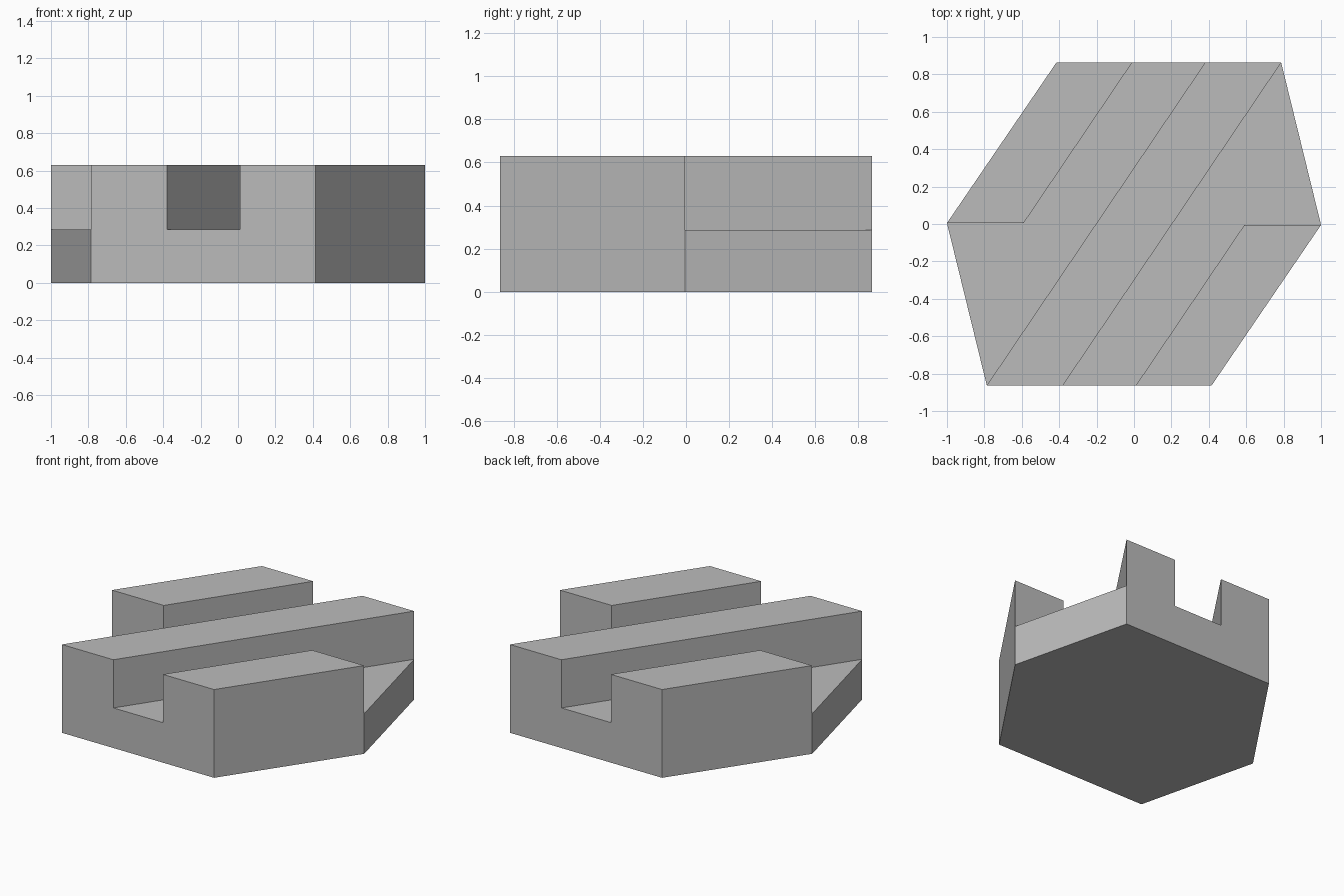
import bpy
import bmesh
from mathutils import Vector

if "Cube" in bpy.data.objects:
    bpy.data.objects.remove(bpy.data.objects["Cube"], do_unlink=True)

HEIGHT, FLOOR = 0.63, 0.286

# Plan outlines: the opposite half is the same turned half a turn
outer_ridge = [(-1, 0.005), (-0.59, 0.005), (-0.01, 0.863), (-0.415, 0.863)]
channel = [(-1, 0.005), (-0.787, -0.863), (0.38, 0.863), (-0.01, 0.863), (-0.59, 0.005)]
middle_ridge = [(-0.787, -0.863), (-0.38, -0.863), (0.787, 0.863), (0.38, 0.863)]


def turned(outline):
    return [(-x, -y) for x, y in outline]


def raise_faces(bm, faces, height):
    """Extrude faces straight up and return the new top faces."""
    result = bmesh.ops.extrude_face_region(bm, geom=faces, use_keep_orig=True)["geom"]
    bmesh.ops.translate(bm, vec=Vector((0, 0, height)),
                        verts=[g for g in result if isinstance(g, bmesh.types.BMVert)])
    return [g for g in result if isinstance(g, bmesh.types.BMFace) and abs(g.normal.z) > 0.5]


def add_plan(bm, outlines):
    for outline in outlines:
        bm.faces.new([bm.verts.new((x, y, 0)) for x, y in outline])
    bmesh.ops.remove_doubles(bm, verts=bm.verts[:], dist=0.001)


# Base slab from all five strips
bm = bmesh.new()
ridges = [outer_ridge, middle_ridge, turned(outer_ridge)]
add_plan(bm, ridges + [channel, turned(channel)])
bm.normal_update()
raise_faces(bm, bm.faces[:], FLOOR)
bm.normal_update()

# Ridges rise above the channel floors, which are the five-sided strips
tops = [f for f in bm.faces if len(f.verts) == 4 and f.calc_center_median().z > FLOOR - 0.001]
raise_faces(bm, tops, HEIGHT - FLOOR)
bmesh.ops.delete(bm, geom=tops, context="FACES_ONLY")

# Join flat neighbours into single clean faces
bmesh.ops.recalc_face_normals(bm, faces=bm.faces[:])
bmesh.ops.dissolve_limit(bm, angle_limit=0.01, verts=bm.verts[:], edges=bm.edges[:])
bmesh.ops.recalc_face_normals(bm, faces=bm.faces[:])

mesh = bpy.data.meshes.new("grooved_block")
bm.to_mesh(mesh)
bm.free()
block = bpy.data.objects.new("grooved_block", mesh)
bpy.context.collection.objects.link(block)

# Plain grey
grey = bpy.data.materials.new("light_grey")
grey.use_nodes = True
grey.diffuse_color = (0.5, 0.5, 0.5, 1)
grey.node_tree.nodes["Principled BSDF"].inputs["Base Color"].default_value = (0.5, 0.5, 0.5, 1)
mesh.materials.append(grey)
